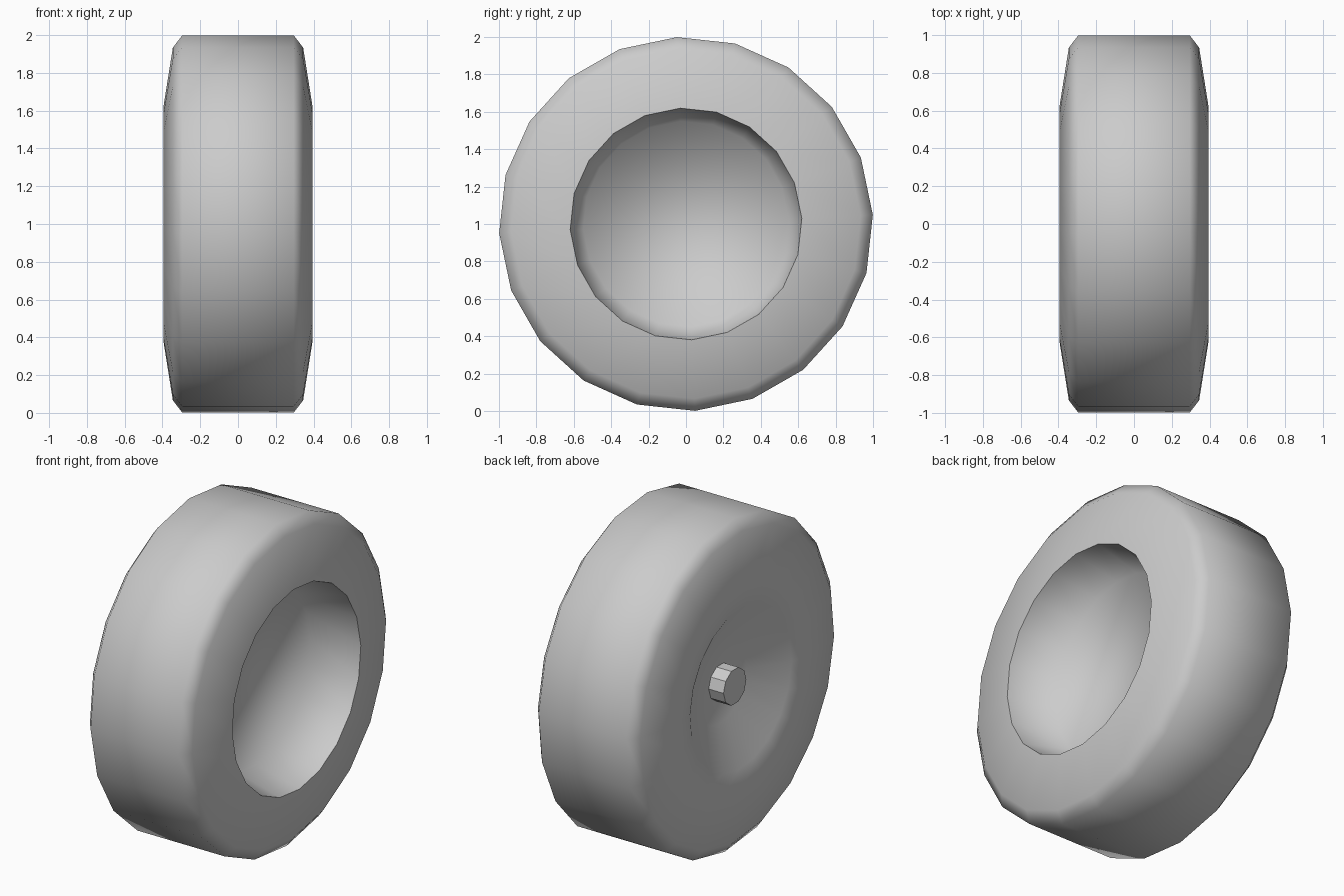
import bpy, bmesh, math

cube = bpy.data.objects.get("Cube")
if cube:
    bpy.data.objects.remove(cube, do_unlink=True)

# single flat grey
grey = bpy.data.materials.new("plain_grey")
grey.use_nodes = True
color = (0.6, 0.6, 0.6, 1)
grey.diffuse_color = color
grey.node_tree.nodes["Principled BSDF"].inputs["Base Color"].default_value = color


def lathe(name, profile, sides, turn, smooth_angle=None):
    """Spin (x, radius) points around the x axis and cap both ends."""
    bm = bmesh.new()
    rings = []
    for x, r in profile:
        angles = [math.radians(turn) + math.tau * i / sides for i in range(sides)]
        rings.append([bm.verts.new((x, r * math.cos(a), 1 + r * math.sin(a))) for a in angles])
    for a, b in zip(rings, rings[1:]):
        for i in range(sides):
            j = (i + 1) % sides
            bm.faces.new((a[i], a[j], b[j], b[i]))
    bm.faces.new(rings[0])
    bm.faces.new(rings[-1])
    bmesh.ops.recalc_face_normals(bm, faces=bm.faces)
    mesh = bpy.data.meshes.new(name)
    bm.to_mesh(mesh)
    bm.free()
    mesh.materials.append(grey)
    obj = bpy.data.objects.new(name, mesh)
    bpy.context.collection.objects.link(obj)
    if smooth_angle:
        bpy.ops.object.select_all(action="DESELECT")
        obj.select_set(True)
        bpy.context.view_layer.objects.active = obj
        bpy.ops.object.shade_smooth_by_angle(angle=math.radians(smooth_angle))
    return obj


# tyre with a hollow outer face and a conical recess on the inner face
inner_recess = [(-0.23, 0.25), (-0.37, 0.49)]
tyre = [(-0.395, 0.62), (-0.345, 0.935), (-0.295, 1.0)]
outer_half = [(-x, r) for x, r in reversed(tyre)]
hollow = [(0.10, 0.55)]
lathe("wheel", inner_recess + tyre + outer_half + hollow, 20, 2.8, 81)

# axle stub in the middle of the recess
lathe("axle_stub", [(-0.33, 0.11), (-0.2, 0.11)], 10, 0)
